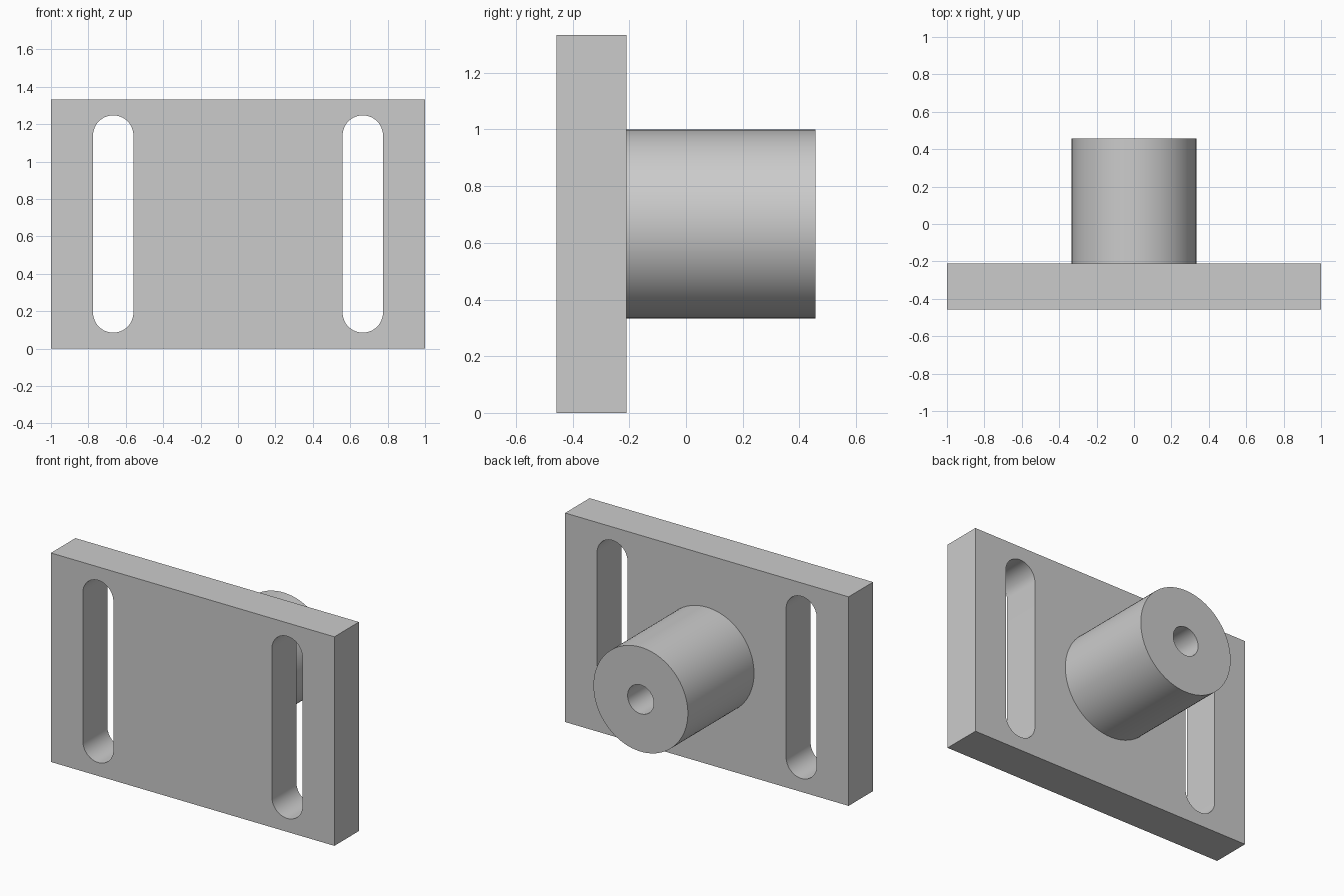
import bpy, bmesh, math
from mathutils import Vector, Matrix

cube = bpy.data.objects.get("Cube")
if cube:
    bpy.data.objects.remove(cube, do_unlink=True)

FRONT, PLATE_BACK, BACK = -0.457, -0.21, 0.457
HEIGHT = 1.333
MID = HEIGHT / 2
SLOT_X, SLOT_R, SLOT_HALF = 0.667, 0.108, 0.473
BOSS_R, BORE_R = 0.333, 0.092

grey = bpy.data.materials.new("plain grey")
grey.use_nodes = True
colour = (0.6, 0.6, 0.6, 1)
grey.diffuse_color = colour
grey.node_tree.nodes["Principled BSDF"].inputs["Base Color"].default_value = colour


def add_object(name, bm):
    bmesh.ops.recalc_face_normals(bm, faces=bm.faces)
    mesh = bpy.data.meshes.new(name)
    bm.to_mesh(mesh)
    bm.free()
    mesh.materials.append(grey)
    obj = bpy.data.objects.new(name, mesh)
    bpy.context.collection.objects.link(obj)
    return obj


def prism(name, outline, y0, y1):
    """Extrude an (x, z) outline along y."""
    bm = bmesh.new()
    face = bm.faces.new([bm.verts.new((x, y0, z)) for x, z in outline])
    grown = bmesh.ops.extrude_face_region(bm, geom=[face])["geom"]
    verts = [v for v in grown if isinstance(v, bmesh.types.BMVert)]
    bmesh.ops.translate(bm, verts=verts, vec=(0, y1 - y0, 0))
    return add_object(name, bm)


def slot_outline(cx, steps=24):
    """Upright round-ended slot."""
    points = []
    for start, dz in ((0, SLOT_HALF), (math.pi, -SLOT_HALF)):
        for i in range(steps + 1):
            a = start + math.pi * i / steps
            points.append((cx + SLOT_R * math.cos(a), MID + dz + SLOT_R * math.sin(a)))
    return points


def smooth(obj):
    bpy.ops.object.select_all(action="DESELECT")
    obj.select_set(True)
    bpy.context.view_layer.objects.active = obj
    bpy.ops.object.shade_smooth_by_angle(angle=math.radians(30))


# Mounting plate with two adjustment slots
plate = prism("mounting_plate", [(-1, 0), (1, 0), (1, HEIGHT), (-1, HEIGHT)], FRONT, PLATE_BACK)
cutters = []
for side in (-1, 1):
    cutter = prism("slot_cutter", slot_outline(side * SLOT_X), FRONT - 0.1, PLATE_BACK + 0.1)
    cutter.hide_render = True
    cutters.append(cutter)
    cut = plate.modifiers.new("slot", "BOOLEAN")
    cut.operation = "DIFFERENCE"
    cut.solver = "EXACT"
    cut.object = cutter
bpy.context.view_layer.objects.active = plate
for name in [m.name for m in plate.modifiers]:
    bpy.ops.object.modifier_apply(modifier=name)
for cutter in cutters:
    bpy.data.objects.remove(cutter, do_unlink=True)
smooth(plate)

# Round boss with a blind bore, turned from its half section
bm = bmesh.new()
section = [(BOSS_R, PLATE_BACK), (BOSS_R, BACK), (BORE_R, BACK), (BORE_R, PLATE_BACK)]
verts = [bm.verts.new((r, y, MID)) for r, y in section]
edges = [bm.edges.new(pair) for pair in zip(verts, verts[1:])]
bmesh.ops.spin(bm, geom=verts + edges, cent=(0, 0, MID), axis=(0, 1, 0),
               angle=math.tau, steps=96, use_merge=True)
bmesh.ops.remove_doubles(bm, verts=bm.verts, dist=0.0001)
smooth(add_object("bored_boss", bm))
